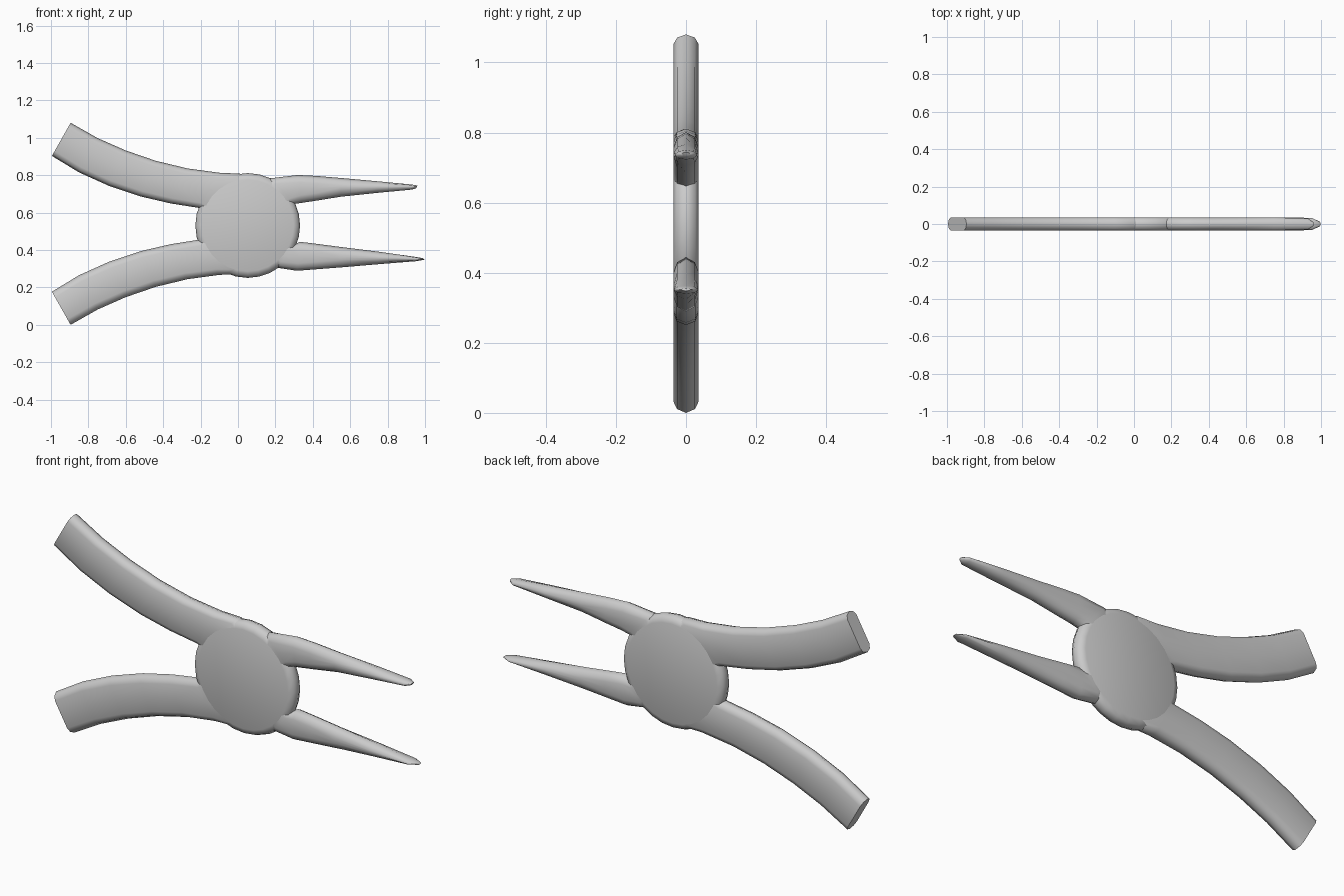
import bpy, bmesh, math
from mathutils import Vector

if "Cube" in bpy.data.objects:
    bpy.data.objects.remove(bpy.data.objects["Cube"])

T = 0.035          # half thickness of the flat tool
MID = 0.54         # height of the mirror line between the two halves


def finish(bm, name, angle):
    bmesh.ops.recalc_face_normals(bm, faces=bm.faces)
    mesh = bpy.data.meshes.new(name)
    bm.to_mesh(mesh)
    bm.free()
    ob = bpy.data.objects.new(name, mesh)
    bpy.context.collection.objects.link(ob)
    bpy.ops.object.select_all(action='DESELECT')
    ob.select_set(True)
    bpy.context.view_layer.objects.active = ob
    bpy.ops.object.shade_smooth_by_angle(angle=math.radians(angle))
    return ob


def bridge(bm, rings):
    n = len(rings[0])
    for r0, r1 in zip(rings, rings[1:]):
        for i in range(n):
            j = (i + 1) % n
            bm.faces.new((r0[i], r0[j], r1[j], r1[i]))


def loft(name, stations, round_edge):
    """stations: (outer x, outer z, inner x, inner z, half thickness); the first one is capped"""
    bm = bmesh.new()
    rings = []
    for ox, oz, ix, iz, t in stations:
        outer, inner = Vector((ox, 0, oz)), Vector((ix, 0, iz))
        c, half = (outer + inner) / 2, (outer - inner) / 2
        w = half.length
        u = half.normalized()
        r = min(round_edge, w * 0.8)
        # rounded edge, from one flat face to the other
        edge = [(w - r, 1), (w - 0.35 * r, 0.72), (w, 0), (w - 0.35 * r, -0.72), (w - r, -1)]
        sec = edge + [(0, -1)] + [(-a, b) for a, b in reversed(edge)] + [(0, 1)]
        rings.append([bm.verts.new(c + u * a + Vector((0, b * t, 0))) for a, b in sec])
    bridge(bm, rings)
    bm.faces.new(rings[0])
    return finish(bm, name, 60)


def flip(stations):
    return [(a, 2 * MID - b, c, 2 * MID - d, t) for a, b, c, d, t in stations]


# Curved handles
handle = [
    (-0.895, 1.08, -0.995, 0.903, T),
    (-0.75, 0.998, -0.85, 0.815, T),
    (-0.60, 0.932, -0.69, 0.743, T),
    (-0.44, 0.877, -0.52, 0.686, T),
    (-0.27, 0.836, -0.36, 0.649, T),
    (-0.10, 0.813, -0.215, 0.626, T),
    (0.01, 0.808, -0.20, 0.622, T),
    (0.05, 0.77, -0.15, 0.59, T),
]
loft("upper_handle", handle, 0.03)
loft("lower_handle", flip(handle), 0.035)

# Tapered jaws
loft("upper_jaw", [
    (0.96, 0.744, 0.952, 0.730, 0.012),
    (0.93, 0.750, 0.93, 0.723, 0.030),
    (0.75, 0.767, 0.75, 0.706, T),
    (0.55, 0.785, 0.55, 0.685, T),
    (0.42, 0.796, 0.42, 0.664, T),
    (0.32, 0.801, 0.34, 0.652, T),
    (0.17, 0.783, 0.305, 0.647, T),
    (0.14, 0.74, 0.26, 0.62, T)], 0.04)
loft("lower_jaw", [
    (0.997, 0.348, 0.99, 0.356, 0.012),
    (0.95, 0.340, 0.95, 0.363, 0.033),
    (0.75, 0.324, 0.75, 0.391, T),
    (0.55, 0.307, 0.55, 0.416, T),
    (0.42, 0.297, 0.42, 0.433, T),
    (0.315, 0.289, 0.33, 0.444, T),
    (0.205, 0.306, 0.305, 0.43, T),
    (0.16, 0.34, 0.26, 0.46, T)], 0.04)

# Round pivot head with a softened rim
bm = bmesh.new()
rings = []
for radius, y in [(0.245, -T), (0.27, -0.026), (0.28, 0), (0.27, 0.026), (0.245, T)]:
    rings.append([bm.verts.new((0.052 + radius * math.cos(a), y * 1.02, 0.531 + radius * math.sin(a)))
                  for a in (2 * math.pi * k / 28 for k in range(28))])
bridge(bm, rings)
bm.faces.new(rings[0])
bm.faces.new(rings[-1])
finish(bm, "pivot_head", 60)
